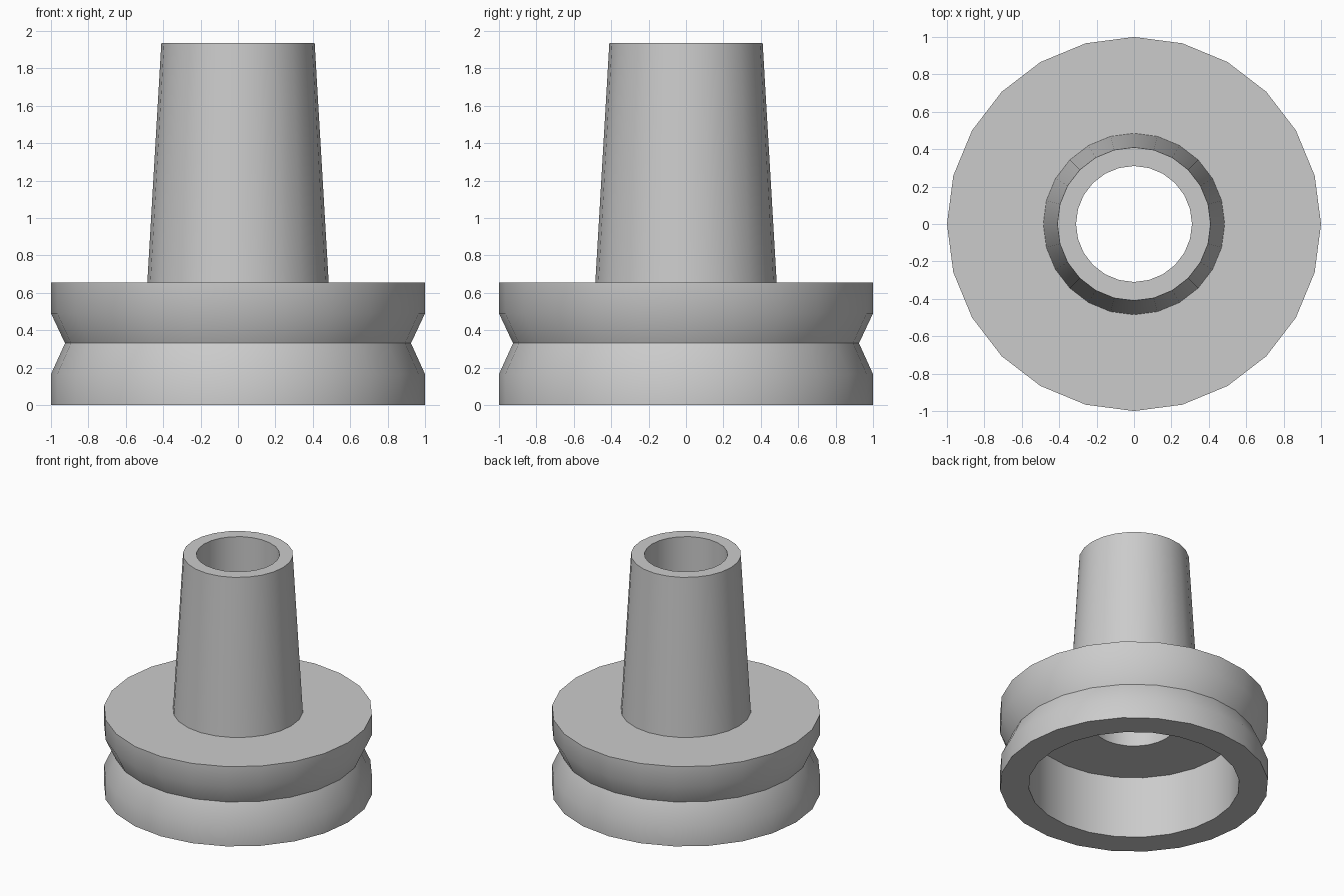
import bpy
import bmesh
import math

cube = bpy.data.objects.get("Cube")
if cube:
    bpy.data.objects.remove(cube, do_unlink=True)

SIDES = 24

grey = bpy.data.materials.new("plain grey")
grey.use_nodes = True
colour = (0.6, 0.6, 0.6, 1)
grey.diffuse_color = colour
grey.node_tree.nodes["Principled BSDF"].inputs["Base Color"].default_value = colour


def lathe(name, profile):
    """Turn a closed (radius, height) profile around the z axis."""
    bm = bmesh.new()
    rings = []
    for i in range(SIDES):
        a = math.tau * i / SIDES
        rings.append([bm.verts.new((r * math.cos(a), r * math.sin(a), z))
                      for r, z in profile])
    count = len(profile)
    for i, ring in enumerate(rings):
        following = rings[(i + 1) % SIDES]
        for j in range(count):
            k = (j + 1) % count
            bm.faces.new((ring[j], following[j], following[k], ring[k]))
    bmesh.ops.recalc_face_normals(bm, faces=bm.faces)
    mesh = bpy.data.meshes.new(name)
    bm.to_mesh(mesh)
    bm.free()
    mesh.materials.append(grey)
    obj = bpy.data.objects.new(name, mesh)
    bpy.context.collection.objects.link(obj)
    bpy.ops.object.select_all(action='DESELECT')
    obj.select_set(True)
    bpy.context.view_layer.objects.active = obj
    bpy.ops.object.shade_smooth_by_angle(angle=math.radians(30))
    return obj


# One continuous shell: grooved flange, tapered tube, straight bore, hollow underside
lathe("flanged_nozzle", [
    (0.785, 0), (1, 0), (1, 0.165), (0.925, 0.33), (1, 0.49), (1, 0.655),
    (0.485, 0.655), (0.41, 1.935),
    (0.31, 1.935), (0.31, 0.51), (0.785, 0.51),
])
